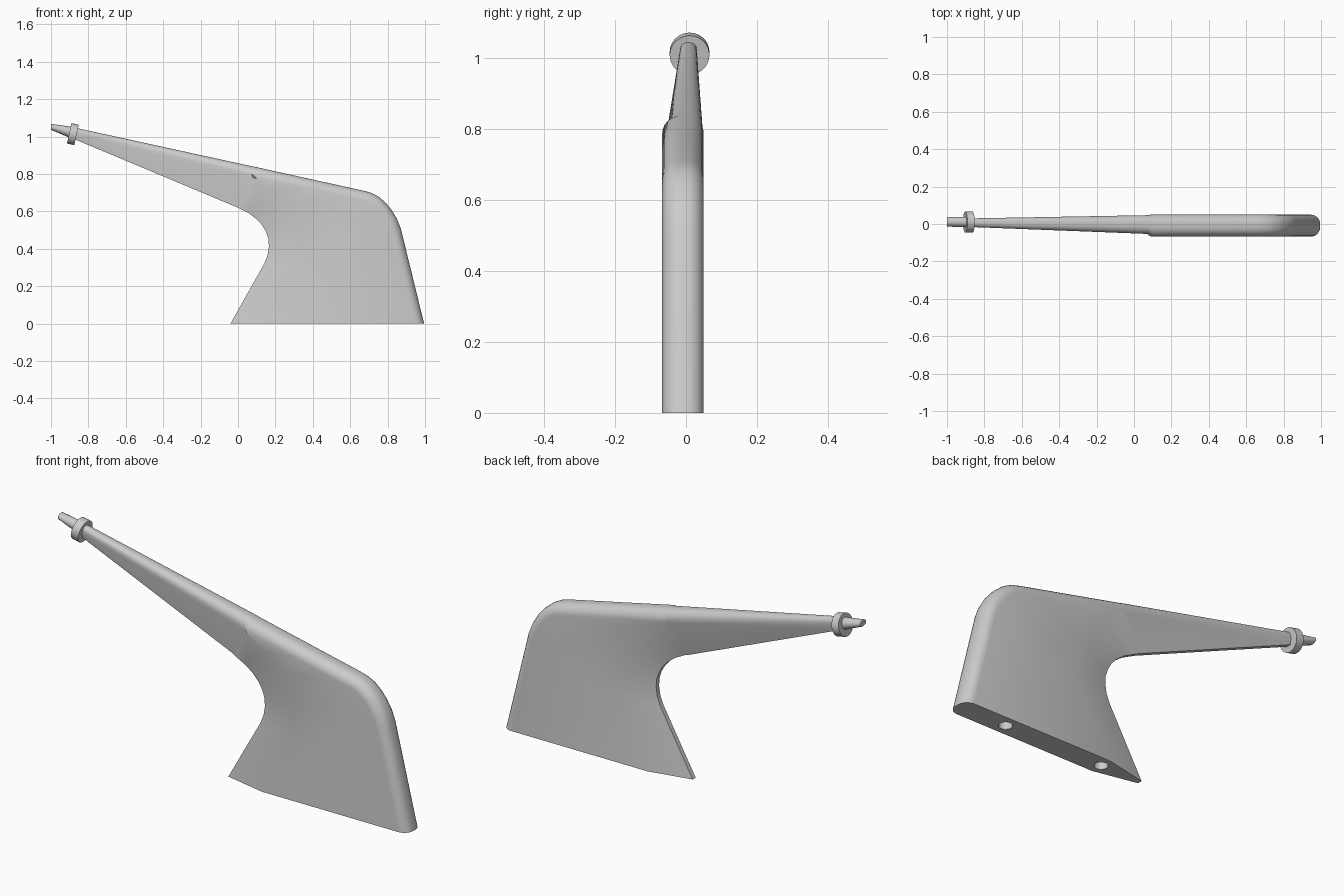
import bpy, bmesh, math
from mathutils import Vector, Matrix

cube = bpy.data.objects.get("Cube")
if cube:
    bpy.data.objects.remove(cube, do_unlink=True)

# One plain grey for everything
grey = bpy.data.materials.new("plain grey")
grey.use_nodes = True
grey.diffuse_color = (0.6, 0.6, 0.6, 1)
grey.node_tree.nodes["Principled BSDF"].inputs["Base Color"].default_value = (0.6, 0.6, 0.6, 1)


def make_object(name, bm):
    bmesh.ops.recalc_face_normals(bm, faces=bm.faces[:])
    mesh = bpy.data.meshes.new(name)
    bm.to_mesh(mesh)
    bm.free()
    mesh.materials.append(grey)
    ob = bpy.data.objects.new(name, mesh)
    bpy.context.collection.objects.link(ob)
    return ob


def activate(ob):
    bpy.ops.object.select_all(action="DESELECT")
    ob.select_set(True)
    bpy.context.view_layer.objects.active = ob


def smooth(ob, degrees=30):
    activate(ob)
    bpy.ops.object.shade_smooth_by_angle(angle=math.radians(degrees))


# Stations from foot to arm tip: outer edge, taper line, inner edge (x, z), side limits in y
BODY, ARM, TIP = (-.067, .05), (-.053, .047), (-.016, .03)
stations = [
    ((.995, 0), (.18, 0), (-.04, 0), BODY),
    ((.87, .51), (.34, .31), (.14, .32), BODY),
    ((.85, .56), (.352, .36), (.158, .365), BODY),
    ((.82, .61), (.355, .41), (.165, .41), BODY),
    ((.788, .648), (.348, .46), (.163, .45), BODY),
    ((.75, .68), (.335, .52), (.15, .49), BODY),
    ((.71, .7), (.31, .58), (.13, .525), BODY),
    ((.66, .713), (.27, .65), (.1, .558), BODY),
    ((.4, .77), (.2, .72), (.055, .592), BODY),
    ((.1, .836), (.1, .775), (0, .62), BODY),
    ((.08, .84), (.08, .78), (-.02, .628), ARM),
    ((-.87, 1.047), (-.87, 1.015), (-.87, .984), TIP),
]
ARC = 6


def section(i):
    """Ring of points: thin inner edge, swelling sides, rounded outer edge."""
    (ox, oz), taper, inner, (y0, y1) = stations[i]
    before, after = stations[max(i - 1, 0)][0], stations[min(i + 1, len(stations) - 1)][0]
    tangent = Vector((after[0] - before[0], 0, after[1] - before[1])).normalized()
    out = Vector((1, 0, 0)) if i == 0 else Vector((tangent.z, 0, -tangent.x))
    r = .42 * (y1 - y0)
    centre = Vector((ox, 0, oz)) - out * r
    mid, edge = (y0 + y1) / 2, .012
    ring = [Vector((inner[0], mid - edge, inner[1])), Vector((taper[0], y0, taper[1]))]
    for side, y in ((-1, y0 + r), (1, y1 - r)):
        for k in range(ARC + 1):
            a = math.pi / 2 * (k if side < 0 else ARC - k) / ARC
            ring.append(centre + out * r * math.sin(a) + Vector((0, y + side * r * math.cos(a), 0)))
    ring += [Vector((taper[0], y1, taper[1])), Vector((inner[0], mid + edge, inner[1]))]
    return ring


# Blade body and tapering arm, lofted through the stations
bm = bmesh.new()
rings = [[bm.verts.new(p) for p in section(i)] for i in range(len(stations))]
for a, b in zip(rings, rings[1:]):
    for j in range(len(a)):
        k = (j + 1) % len(a)
        bm.faces.new((a[j], a[k], b[k], b[j]))
bm.faces.new(rings[0])
bm.faces.new(rings[-1])
blade = make_object("blade_and_arm", bm)

# Two mounting holes in the foot
for x in (.18, .72):
    bm = bmesh.new()
    bmesh.ops.create_cone(bm, cap_ends=True, segments=24, radius1=.031, radius2=.031, depth=.2,
                          matrix=Matrix.Translation((x, -.008, 0)))
    cutter = make_object("hole_cutter", bm)
    cutter.hide_render = True
    activate(blade)
    mod = blade.modifiers.new("hole", "BOOLEAN")
    mod.operation, mod.solver, mod.object = "DIFFERENCE", "EXACT", cutter
    bpy.ops.object.modifier_apply(modifier=mod.name)
    bpy.data.objects.remove(cutter, do_unlink=True)
smooth(blade)

# Collar disc around the arm tip, square to the arm
axis = Vector((-1, 0, .22)).normalized()
turn = axis.to_track_quat("Z", "Y").to_matrix().to_4x4()
bm = bmesh.new()
bmesh.ops.create_cone(bm, cap_ends=True, segments=40, radius1=.056, radius2=.056, depth=.04,
                      matrix=Matrix.Translation((-.883, .01, 1.013)) @ turn)
smooth(make_object("collar", bm))

# Nozzle: a round root flattening to an upright oval end
bm = bmesh.new()
loops = []
for x, z, ry, rz in ((-.88, 1.018, .028, .033), (-1, 1.052, .025, .016)):
    loops.append([bm.verts.new((x, .011 + ry * math.cos(t), z + rz * math.sin(t)))
                  for t in (2 * math.pi * k / 24 for k in range(24))])
for j in range(24):
    k = (j + 1) % 24
    bm.faces.new((loops[0][j], loops[0][k], loops[1][k], loops[1][j]))
for loop in loops:
    bm.faces.new(loop)
smooth(make_object("nozzle", bm))
